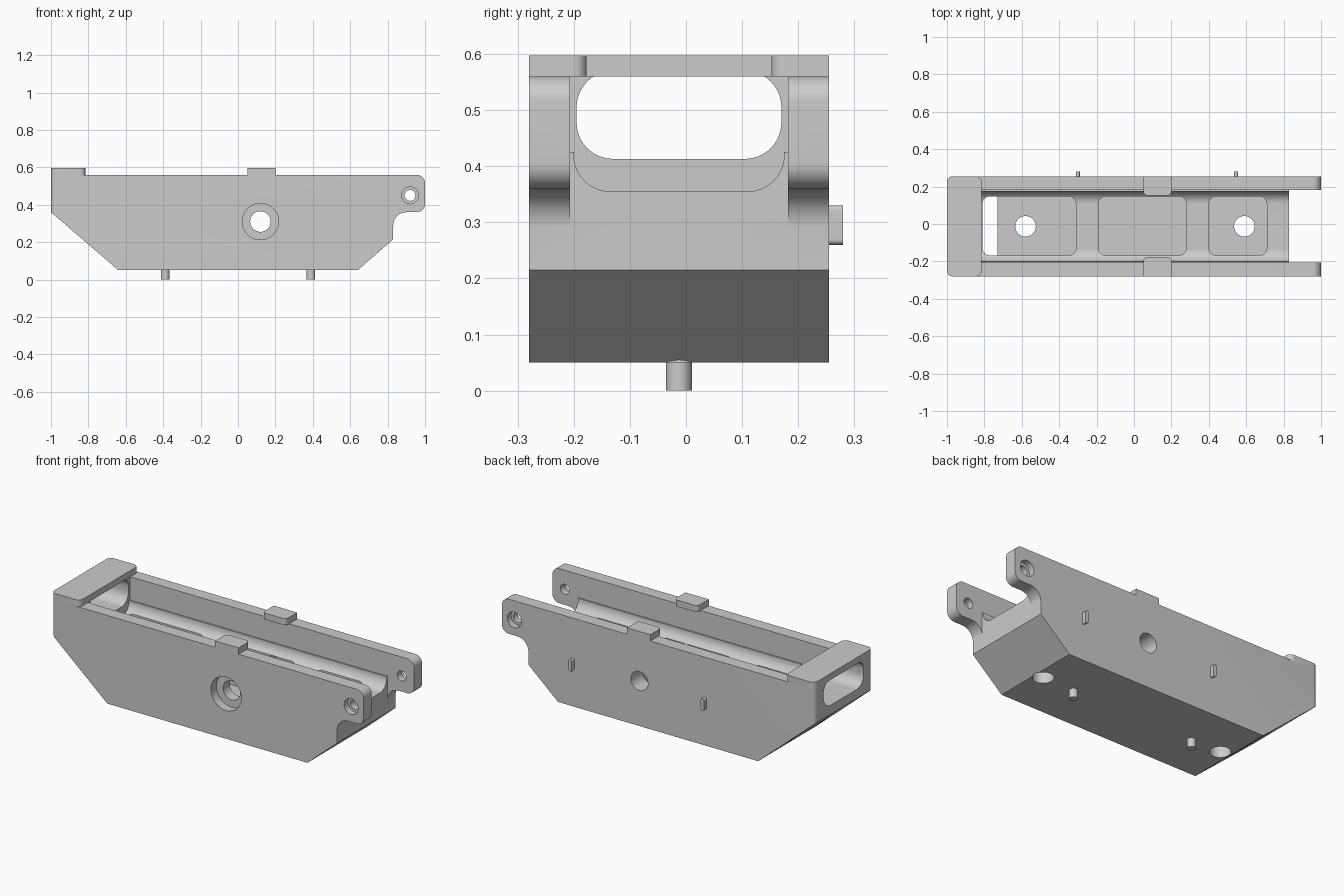
import bpy, bmesh, math
from mathutils import Vector

if "Cube" in bpy.data.objects:
    bpy.data.objects.remove(bpy.data.objects["Cube"])

GREY = (0.6, 0.6, 0.6, 1)
mat = bpy.data.materials.new("plain_grey")
mat.use_nodes = True
mat.diffuse_color = GREY
mat.node_tree.nodes["Principled BSDF"].inputs["Base Color"].default_value = GREY

MID = -0.0125                    # centre line of the body in y
FRONT, BACK = -0.28, 0.255       # outer wall faces
IN_F, IN_B = -0.207, 0.182       # inner wall faces
TOP, LID = 0.56, 0.597


def rounded(corners, steps=10):
    """Polygon from (u, v, radius) corners with true arc fillets."""
    out, n = [], len(corners)
    for i, (u, v, r) in enumerate(corners):
        p = Vector((u, v))
        if r == 0:
            out.append(p)
            continue
        a = (Vector(corners[i - 1][:2]) - p).normalized()
        b = (Vector(corners[(i + 1) % n][:2]) - p).normalized()
        half = a.angle(b) / 2
        c = p + (a + b).normalized() * r / math.sin(half)
        s = p + a * r / math.tan(half) - c
        e = p + b * r / math.tan(half) - c
        turn = math.atan2(s.x * e.y - s.y * e.x, s.dot(e))
        for k in range(steps + 1):
            t = turn * k / steps
            out.append(c + Vector((s.x * math.cos(t) - s.y * math.sin(t),
                                   s.x * math.sin(t) + s.y * math.cos(t))))
    return out


def rect(u0, u1, v0, v1, r=0):
    return rounded([(u0, v0, r), (u1, v0, r), (u1, v1, r), (u0, v1, r)])


def circle(u, v, r, n=40):
    return [Vector((u + r * math.cos(2 * math.pi * k / n),
                    v + r * math.sin(2 * math.pi * k / n))) for k in range(n)]


def prism(name, pts, axis, a, b):
    """Extrude a 2D outline along an axis from a to b."""
    place = {"x": lambda p, w: (w, p.x, p.y),
             "y": lambda p, w: (p.x, w, p.y),
             "z": lambda p, w: (p.x, p.y, w)}[axis]
    bm = bmesh.new()
    lo = [bm.verts.new(place(p, a)) for p in pts]
    hi = [bm.verts.new(place(p, b)) for p in pts]
    bm.faces.new(lo)
    bm.faces.new(hi)
    for i in range(len(pts)):
        bm.faces.new((lo[i - 1], lo[i], hi[i], hi[i - 1]))
    bmesh.ops.recalc_face_normals(bm, faces=bm.faces)
    me = bpy.data.meshes.new(name)
    bm.to_mesh(me)
    bm.free()
    me.materials.append(mat)
    ob = bpy.data.objects.new(name, me)
    bpy.context.collection.objects.link(ob)
    return ob


def activate(ob):
    bpy.ops.object.select_all(action="DESELECT")
    ob.select_set(True)
    bpy.context.view_layer.objects.active = ob


def carve(ob, pts, axis, a, b, op="DIFFERENCE"):
    cutter = prism("cutter", pts, axis, a, b)
    cutter.hide_render = True
    activate(ob)
    mod = ob.modifiers.new("carve", "BOOLEAN")
    mod.operation, mod.solver, mod.object = op, "EXACT", cutter
    bpy.ops.object.modifier_apply(modifier=mod.name)
    bpy.data.objects.remove(cutter)


# Body: side profile with rounded hinge ears
body = prism("body", rounded([
    (-1, 0.36, 0), (-0.64, 0.05, 0), (0.64, 0.05, 0), (0.83, 0.215, 0),
    (0.83, 0.36, 0.07), (1, 0.36, 0.045), (1, TOP, 0.045), (-1, TOP, 0)]),
    "y", FRONT, BACK)
# Rounded upright corners at the closed end
carve(body, rounded([(-1, FRONT, 0.03), (1.2, FRONT, 0), (1.2, BACK, 0),
                     (-1, BACK, 0.03)]), "z", -0.1, 1, "INTERSECT")

# Channel with rounded floor corners, and the gap between the ears
carve(body, rounded([(-0.2, 0.355, 0.065), (0.175, 0.355, 0.065),
                     (0.175, 0.425, 0), (IN_B, 0.425, 0), (IN_B, 0.7, 0),
                     (IN_F, 0.7, 0), (IN_F, 0.425, 0), (-0.2, 0.425, 0)]),
      "x", -0.82, 1.2)
carve(body, rect(IN_F, IN_B, -0.1, 0.7), "x", 0.83, 1.2)

# Window through the end wall
carve(body, rect(-0.195, 0.17, 0.413, 0.57, 0.065), "x", -1.2, -0.7)

# Floor pockets, and screw holes down through the bottom
for x0, x1 in ((-0.81, -0.31), (-0.19, 0.28), (0.4, 0.71)):
    carve(body, rect(x0, x1, -0.168, 0.148, 0.04), "z", 0.128, 0.4)
for x in (-0.58, 0.59):
    carve(body, circle(x, MID, 0.055), "z", -0.1, 0.3)

# Cross hole with a front counterbore
carve(body, circle(0.12, 0.31, 0.055), "y", -0.5, 0.5)
carve(body, circle(0.12, 0.31, 0.097), "y", -0.5, FRONT + 0.05)

# Ear holes, counterbored on the outside
carve(body, circle(0.92, 0.45, 0.029), "y", -0.5, 0.5)
carve(body, circle(0.92, 0.45, 0.045), "y", -0.5, FRONT + 0.035)
carve(body, circle(0.92, 0.45, 0.045), "y", BACK - 0.035, 0.5)
parts = [body]

# Raised lid over the closed end
parts.append(prism("end_lid", rect(-1, -0.815, FRONT, BACK, 0.03), "z", TOP, LID))

# Tabs on the wall tops, rounded toward the channel
for name, outer, inner in (("front_tab", FRONT, -0.177), ("back_tab", BACK, 0.152)):
    parts.append(prism(name, rounded([(0.05, outer, 0), (0.2, outer, 0),
                                      (0.2, inner, 0.022), (0.05, inner, 0.022)]),
                       "z", TOP, LID))

# Locating pins underneath
for name, x in (("right_pin", -0.39), ("left_pin", 0.39)):
    parts.append(prism(name, circle(x, MID, 0.023), "z", 0, 0.06))

# Small upright keys on the back wall
for name, x in (("right_key", -0.3), ("left_key", 0.545)):
    parts.append(prism(name, rect(x - 0.01, x + 0.01, 0.26, 0.33, 0.009),
                       "y", BACK - 0.01, 0.28))

for ob in parts:
    activate(ob)
    bpy.ops.object.shade_smooth_by_angle(angle=math.radians(30))
